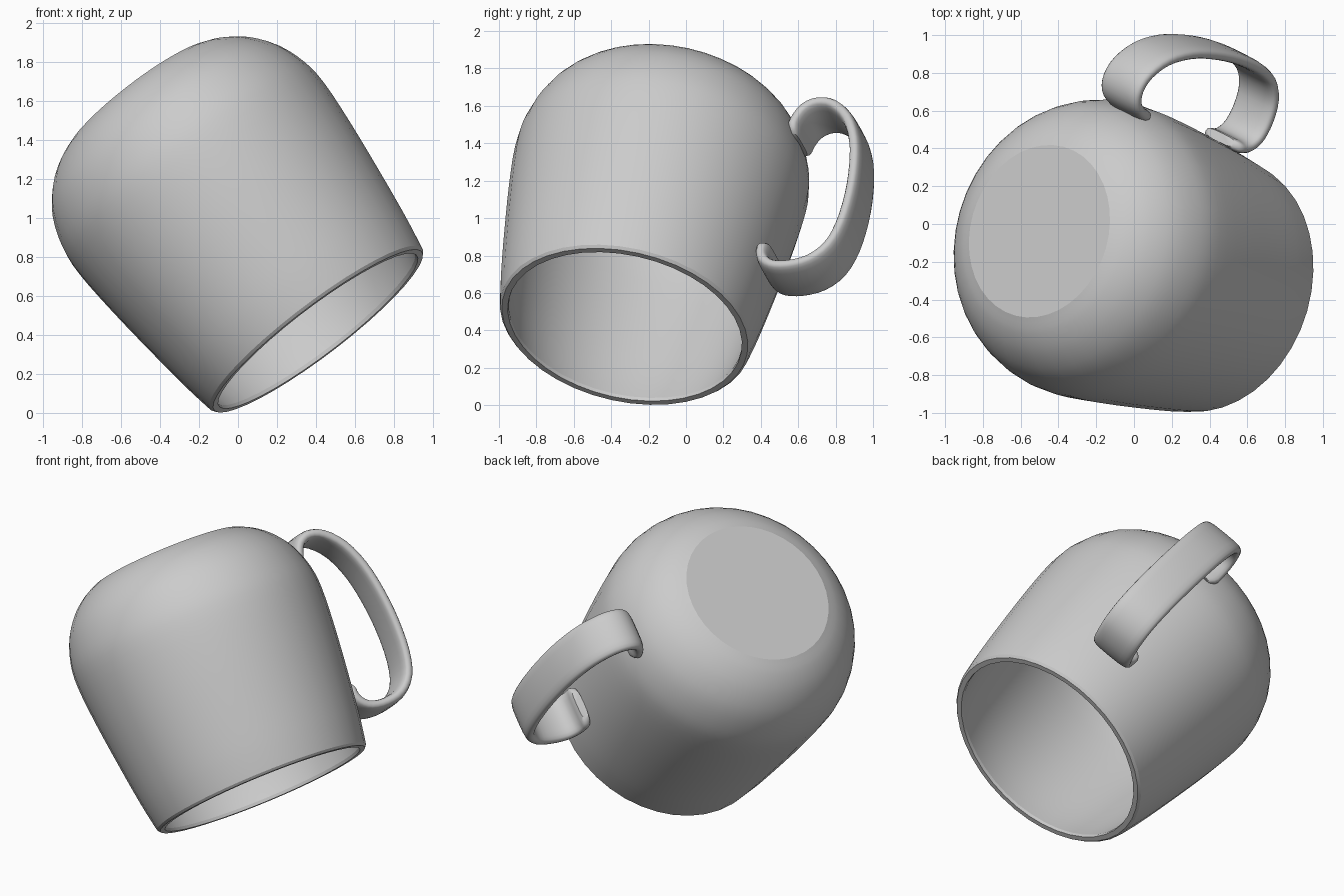
import bpy, bmesh, math
from mathutils import Vector, Matrix

cube = bpy.data.objects.get("Cube")
if cube:
    bpy.data.objects.remove(cube, do_unlink=True)

# Single grey glaze
glaze = bpy.data.materials.new("grey_glaze")
glaze.use_nodes = True
grey = (0.6, 0.6, 0.6, 1)
glaze.diffuse_color = grey
glaze.node_tree.nodes["Principled BSDF"].inputs["Base Color"].default_value = grey

# Mug frame: origin at the rim centre, local z from rim to base, local x to the handle
axis = Vector((-0.596, 0.189, 0.782)).normalized()
out = Vector((0.385, 0.92, 0.08))
out = (out - axis * out.dot(axis)).normalized()
side = axis.cross(out)
frame = Matrix((out, side, axis)).transposed().to_4x4()
frame.translation = (0.41, -0.327, 0.42)


def spline(points, steps):
    """Smooth curve through 2D points."""
    p = [Vector(q) for q in points]
    p = [2 * p[0] - p[1]] + p + [2 * p[-1] - p[-2]]
    result = []
    for i in range(1, len(p) - 2):
        a, b, c, d = p[i - 1:i + 3]
        for k in range(steps):
            t = k / steps
            result.append(0.5 * (2 * b + (c - a) * t + (2 * a - 5 * b + 4 * c - d) * t * t
                                 + (3 * b - a - 3 * c + d) * t ** 3))
    return result + [p[-2]]


def loft(name, rings, angle):
    """Skin closed rings of equal length and cap both ends."""
    bm = bmesh.new()
    loops = [[bm.verts.new(co) for co in ring] for ring in rings]
    n = len(loops[0])
    for a, b in zip(loops, loops[1:]):
        for i in range(n):
            j = (i + 1) % n
            bm.faces.new((a[i], a[j], b[j], b[i]))
    bm.faces.new(loops[0])
    bm.faces.new(loops[-1])
    bmesh.ops.recalc_face_normals(bm, faces=bm.faces)
    mesh = bpy.data.meshes.new(name)
    bm.to_mesh(mesh)
    bm.free()
    mesh.materials.append(glaze)
    obj = bpy.data.objects.new(name, mesh)
    bpy.context.collection.objects.link(obj)
    obj.matrix_world = frame
    bpy.ops.object.select_all(action='DESELECT')
    obj.select_set(True)
    bpy.context.view_layer.objects.active = obj
    bpy.ops.object.shade_smooth_by_angle(angle=math.radians(angle))
    return obj


# Cup: outer wall from base to rim, rim lip, then the inner wall (radius, height)
outer = spline([(0.465, 1.53), (0.55, 1.49), (0.645, 1.415), (0.73, 1.3), (0.783, 1.15),
                (0.797, 1.0), (0.78, 0.75), (0.747, 0.45), (0.715, 0.2), (0.69, 0.05)], 3)
lip = [(0.683, 0.015), (0.67, 0.0), (0.638, 0.0), (0.636, 0.02)]
inner = spline([(0.65, 0.08), (0.675, 0.22), (0.705, 0.45), (0.738, 0.75), (0.755, 1.0),
                (0.738, 1.15), (0.685, 1.29), (0.6, 1.39), (0.5, 1.45), (0.4, 1.475)], 2)
SEGMENTS = 40
turns = [2 * math.pi * i / SEGMENTS for i in range(SEGMENTS)]
loft("cup_body", [[(r * math.cos(a), r * math.sin(a), h) for a in turns]
                  for r, h in outer + lip + inner], 18)

# Handle: rounded flat band swept along a C with curled ends (radius, height)
path = spline([(0.77, 1.17), (0.775, 1.25), (0.815, 1.33), (0.89, 1.362), (0.985, 1.335),
               (1.085, 1.235), (1.155, 1.08), (1.192, 0.9), (1.207, 0.7), (1.195, 0.5),
               (1.15, 0.355), (1.06, 0.27), (0.945, 0.243), (0.845, 0.255), (0.785, 0.3),
               (0.762, 0.36), (0.768, 0.42)], 3)
HALF_WIDTH, HALF_THICK = 0.138, 0.034


def power(v, e):
    return math.copysign(abs(v) ** e, v)


section = [(power(math.cos(a), 0.5) * HALF_WIDTH, power(math.sin(a), 0.7) * HALF_THICK)
           for a in (2 * math.pi * i / 20 for i in range(20))]
rings = []
last = len(path) - 1
for i, p in enumerate(path):
    tangent = (path[min(i + 1, last)] - path[max(i - 1, 0)]).normalized()
    normal = Vector((-tangent.y, tangent.x))
    # Taper the tips so the ends are rounded
    taper = (0.72, 0.92, 1.0)[min(i, last - i, 2)]
    rings.append([(p.x + normal.x * t * taper, w * taper, p.y + normal.y * t * taper)
                  for w, t in section])
loft("handle", rings, 50)
